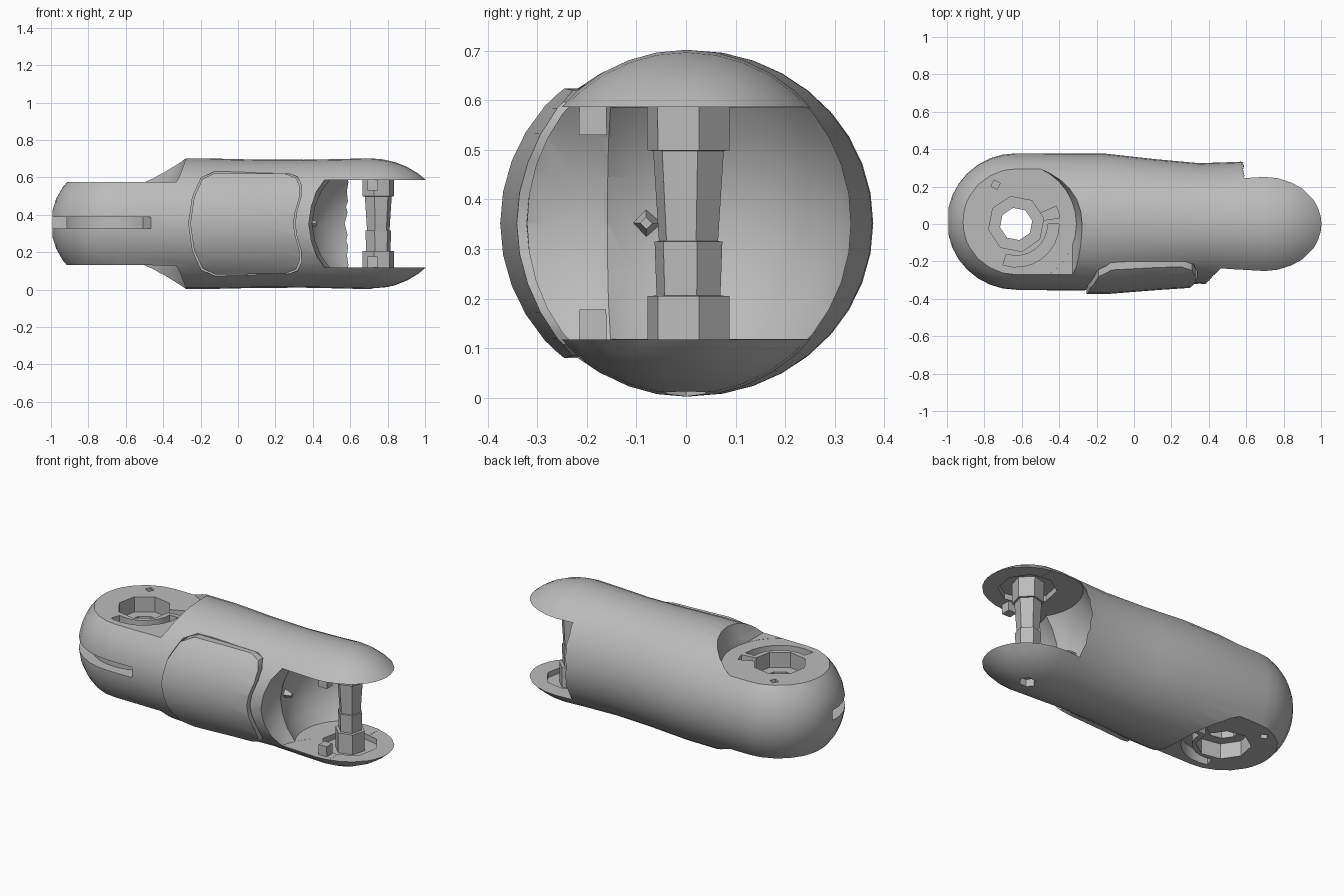
import bpy, bmesh
from math import sin, cos, pi, radians

if "Cube" in bpy.data.objects:
    bpy.data.objects.remove(bpy.data.objects["Cube"])

MID = 0.352  # height of the long axis
grey = bpy.data.materials.new("plain grey")
grey.diffuse_color = (0.5, 0.5, 0.5, 1)
grey.use_nodes = True
grey.node_tree.nodes["Principled BSDF"].inputs["Base Color"].default_value = (0.5, 0.5, 0.5, 1)


def loft(name, rings):
    """Skin equal-length rings of points and cap both ends."""
    bm = bmesh.new()
    rows = [[bm.verts.new(p) for p in ring] for ring in rings]
    n = len(rows[0])
    for a, b in zip(rows, rows[1:]):
        for i in range(n):
            j = (i + 1) % n
            bm.faces.new((a[i], a[j], b[j], b[i]))
    bm.faces.new(rows[0][::-1])
    bm.faces.new(rows[-1])
    bmesh.ops.recalc_face_normals(bm, faces=bm.faces)
    mesh = bpy.data.meshes.new(name)
    bm.to_mesh(mesh)
    bm.free()
    mesh.materials.append(grey)
    obj = bpy.data.objects.new(name, mesh)
    bpy.context.collection.objects.link(obj)
    return obj


def lathe(name, x, y, profile, sides=32, turn=0.0):
    """Revolve (radius, z) pairs about a vertical axis."""
    angles = [turn + 2 * pi * i / sides for i in range(sides)]
    return loft(name, [[(x + r * cos(a), y + r * sin(a), z) for a in angles] for r, z in profile])


def side_prism(name, outline, y0, y1):
    """Extrude an (x, z) outline along y."""
    return loft(name, [[(x, y, z) for x, z in outline] for y in (y0, y1)])


def arc_slot(x, y, r0, r1, start, end, z0, z1, steps=8):
    """Curved block between two radii and two angles in degrees."""
    angles = [radians(start + (end - start) * i / steps) for i in range(steps + 1)]
    flat = [(r1, a) for a in angles] + [(r0, a) for a in reversed(angles)]
    return loft("slot_cutter", [[(x + r * cos(a), y + r * sin(a), z) for r, a in flat] for z in (z0, z1)])


def combine(obj, other, operation="DIFFERENCE"):
    """Apply a boolean and discard the helper."""
    mod = obj.modifiers.new("cut", "BOOLEAN")
    mod.operation, mod.object, mod.solver = operation, other, "EXACT"
    bpy.context.view_layer.objects.active = obj
    bpy.ops.object.modifier_apply(modifier=mod.name)
    bpy.data.objects.remove(other)


def smooth(obj, angle=28):
    bpy.ops.object.select_all(action="DESELECT")
    obj.select_set(True)
    bpy.context.view_layer.objects.active = obj
    bpy.ops.object.shade_smooth_by_angle(angle=radians(angle))


def capsule(name, grow=0.0, sides=36):
    """Tapered round-ended tube along x."""
    sections = []
    for i in range(1, 8):  # left dome
        t = pi / 2 * i / 8
        sections.append((-0.63 - 0.37 * cos(t), 0.012, 0.366 * sin(t), 0.35 * sin(t)))
    sections += [(-0.63, 0.012, 0.366, 0.35), (-0.15, 0.01, 0.366, 0.349),
                 (0.1, 0.006, 0.342, 0.343), (0.35, 0.003, 0.322, 0.342),
                 (0.55, 0.0, 0.332, 0.346)]
    for i in range(9):  # right dome
        t = pi / 2 * i / 9
        sections.append((0.7 + 0.41 * sin(t), 0, 0.34 * cos(t), 0.35 * cos(t)))
    angles = [2 * pi * i / sides for i in range(sides)]
    return loft(name, [[(x, yc + (ry + grow) * cos(a), MID + (rz + grow) * sin(a)) for a in angles]
                       for x, yc, ry, rz in sections])


body = capsule("link_body")

# Flat knuckle faces, hinge pockets and slots, repeated above and below
HX = -0.63
for s in (1, -1):
    def h(z):
        return MID + s * z
    combine(body, lathe("flat_cutter", HX, 0, [(0.322, h(0.222)), (0.328, h(0.255)), (0.35, h(0.33)), (0.37, h(0.5))]))
    combine(body, side_prism("step_cutter", [(HX, h(0.223)), (-0.33, h(0.223)), (-0.31, h(0.26)),
                                             (-0.27, h(0.37)), (-0.27, h(0.5)), (HX, h(0.5))], -0.5, 0.0))
    combine(body, lathe("pocket_cutter", HX, 0, [(0.15, h(0.13)), (0.15, h(0.3))], 8, 0.2))
    combine(body, arc_slot(HX, 0, 0.17, 0.23, -108, 0, h(0.15), h(0.3)))
    combine(body, arc_slot(HX, 0, 0.12, 0.235, 8, 24, h(0.15), h(0.3), 2))
    combine(body, lathe("pin_hole_cutter", -0.74, 0.21, [(0.026, h(0.15)), (0.026, h(0.3))], 4, 0.3))

# Axle hole and the groove round the knuckle
combine(body, lathe("axle_cutter", HX, 0, [(0.088, -0.1), (0.088, 0.8)], 8, 0.2))
combine(body, arc_slot(HX, 0, 0.29, 0.5, 178, 295, 0.326, 0.388, 14))

# Fork opening with a rounded back wall, widened to the front and open at the tip
fork = [(0.285, 0.118), (0.325, 0.18), (0.355, 0.26), (0.37, MID),
        (0.355, 0.445), (0.325, 0.525), (0.285, 0.586)]
combine(body, lathe("fork_cutter", 0.73, 0, fork, 40))
combine(body, lathe("front_fork_cutter", 0.745, -0.28, [(r, z + (0.0004 if z > MID else -0.0004)) for r, z in fork], 40))
combine(body, side_prism("tip_cutter", [(0.78, 0.117), (1.3, 0.117), (1.3, 0.587), (0.78, 0.587)], -0.5, 0.5))

# Shallow round pockets about the hinge pin, and a screw recess underneath
for z0, z1 in ((0.085, 0.2), (0.5, 0.62)):
    combine(body, lathe("ring_cutter", 0.75, 0, [(0.16, z0), (0.16, z1)], 8, 0.2))
combine(body, lathe("screw_cutter", 0.75, 0, [(0.045, -0.1), (0.045, 0.05)], 6))

# Raised front panel seated in a recess
half = [(0.305, 0.06), (0.328, 0.14), (0.33, 0.2), (0.31, 0.245), (0.25, 0.268),
        (-0.12, 0.272), (-0.19, 0.24), (-0.235, 0.14)]
outline = [(0.297, 0)] + half + [(-0.255, 0)] + [(x, -z) for x, z in reversed(half)]
panel = side_prism("front_panel", [(x, MID + z) for x, z in outline], -0.5, -0.19)
recess = side_prism("recess_cutter", [(0.035 + (x - 0.035) * 1.03, MID + z * 1.025) for x, z in outline], -0.5, -0.2)
combine(body, recess)
combine(panel, capsule("panel_skin", 0.019), "INTERSECT")
smooth(body)
smooth(panel)

# Stepped six-sided hinge pin with collars
pin = [(0.086, 0.07), (0.086, 0.205), (0.067, 0.206), (0.071, 0.315), (0.062, 0.316),
       (0.074, 0.498), (0.086, 0.499), (0.088, 0.63)]
lathe("hinge_pin", 0.75, 0.005, pin, 6, 0.25)

# Small stop blocks in the fork
for name, z0, z1 in (("lower_stop", 0.1, 0.178), ("upper_stop", 0.53, 0.61)):
    lathe(name, 0.72, -0.188, [(0.04, z0), (0.038, z1)], 4, pi / 4)

# Little peg on the back wall of the fork
peg = [[(x, -0.08 + r * cos(a), MID + r * sin(a)) for a in (0, 1.6, 3.1, 4.7)]
       for x, r in ((0.35, 0.035), (0.42, 0.012))]
loft("wall_peg", peg)
